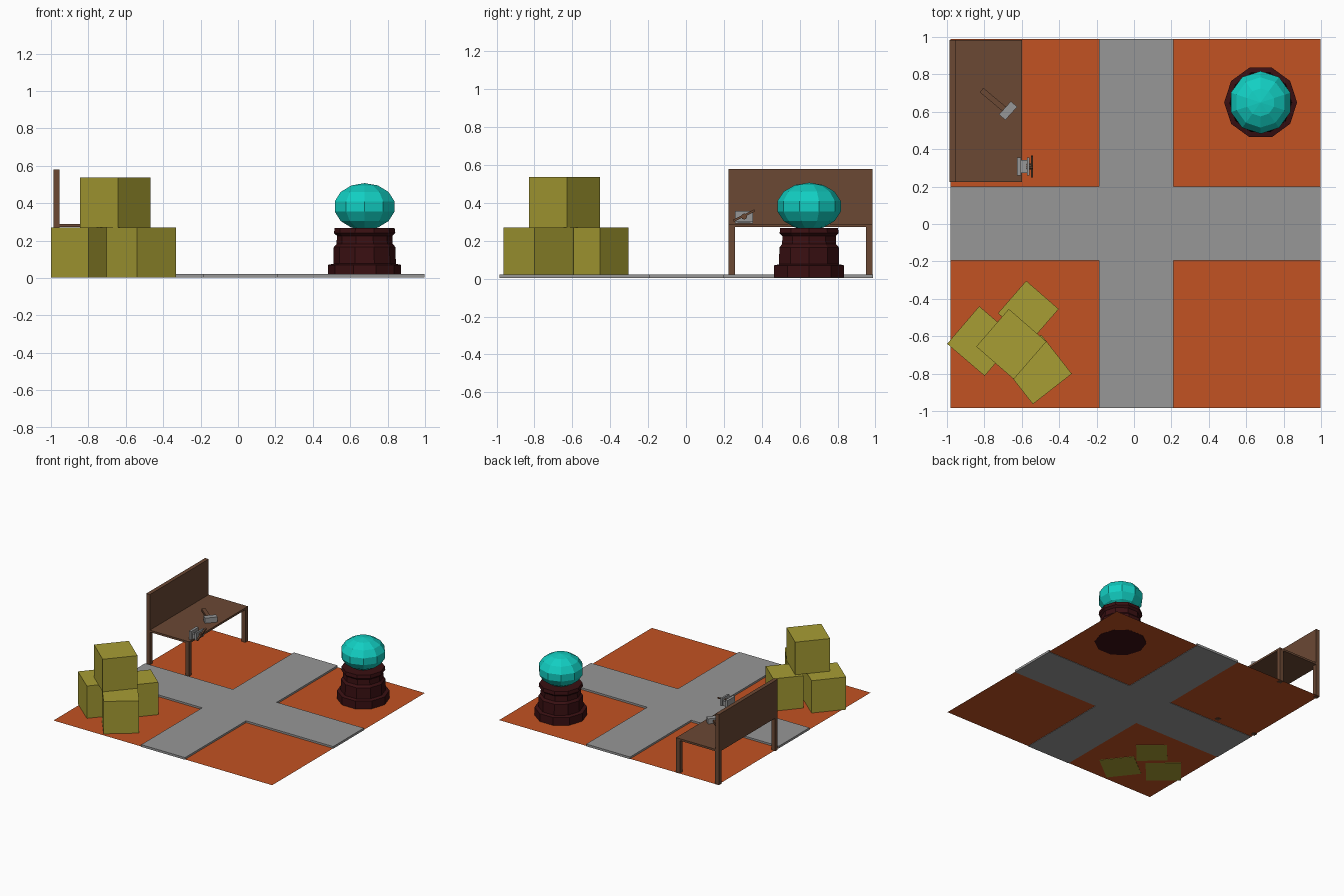
import bpy, bmesh
from math import radians, cos, sin, tau
from mathutils import Matrix, Vector

cube = bpy.data.objects.get("Cube")
if cube:
    bpy.data.objects.remove(cube, do_unlink=True)


def material(name, rgb):
    mat = bpy.data.materials.new(name)
    mat.use_nodes = True
    mat.diffuse_color = (*rgb, 1)
    shader = next(n for n in mat.node_tree.nodes if n.type == 'BSDF_PRINCIPLED')
    shader.inputs["Base Color"].default_value = (*rgb, 1)
    return mat


CLAY = material("orange ground", (0.54, 0.085, 0.016))
STONE = material("grey paving", (0.31, 0.31, 0.31))
STRAW = material("olive yellow", (0.39, 0.34, 0.034))
WOOD = material("brown wood", (0.145, 0.065, 0.034))
MAROON = material("dark maroon", (0.042, 0.005, 0.006))
TEAL = material("turquoise", (0.006, 0.62, 0.54))
STEEL = material("steel grey", (0.31, 0.31, 0.31))


def finish(name, bm, mat):
    bmesh.ops.recalc_face_normals(bm, faces=bm.faces)
    mesh = bpy.data.meshes.new(name)
    bm.to_mesh(mesh)
    bm.free()
    mesh.materials.append(mat)
    obj = bpy.data.objects.new(name, mesh)
    bpy.context.collection.objects.link(obj)
    return obj


def box(name, mat, center, size, turn=0, axis='Z'):
    bm = bmesh.new()
    place = (Matrix.Translation(center) @ Matrix.Rotation(radians(turn), 4, axis)
             @ Matrix.Diagonal((*size, 1)))
    bmesh.ops.create_cube(bm, size=1, matrix=place)
    return finish(name, bm, mat)


def span(name, mat, x, y, z):
    """Box given by its low and high limits on each axis."""
    lo, hi = Vector((x[0], y[0], z[0])), Vector((x[1], y[1], z[1]))
    return box(name, mat, (lo + hi) / 2, hi - lo)


def rod(name, mat, center, radius, length, sides=8):
    """Cylinder lying along x."""
    bm = bmesh.new()
    place = Matrix.Translation(center) @ Matrix.Rotation(radians(90), 4, 'Y')
    bmesh.ops.create_cone(bm, cap_ends=True, segments=sides, radius1=radius,
                          radius2=radius, depth=length, matrix=place)
    return finish(name, bm, mat)


# Four ground patches around the crossing
X_CUTS = (-0.98, -0.186, 0.21, 0.998)
Y_CUTS = (-0.984, -0.196, 0.2, 0.988)
for xi, side in ((0, "right"), (2, "left")):
    for yi, end in ((0, "front"), (2, "back")):
        bm = bmesh.new()
        xs, ys = X_CUTS[xi:xi + 2], Y_CUTS[yi:yi + 2]
        corners = ((xs[0], ys[0]), (xs[1], ys[0]), (xs[1], ys[1]), (xs[0], ys[1]))
        bm.faces.new([bm.verts.new((x, y, 0.006)) for x, y in corners])
        finish(f"ground_{end}_{side}", bm, CLAY)

# Crossing paths as one extruded outline
bm = bmesh.new()
a, b, c, d = X_CUTS
e, f, g, h = Y_CUTS
outline = ((b, e), (c, e), (c, f), (d, f), (d, g), (c, g),
           (c, h), (b, h), (b, g), (a, g), (a, f), (b, f))
base = bm.faces.new([bm.verts.new((x, y, 0.003)) for x, y in outline])
top = bmesh.ops.extrude_face_region(bm, geom=[base], use_keep_orig=True)
bmesh.ops.translate(bm, vec=(0, 0, 0.018),
                    verts=[v for v in top["geom"] if isinstance(v, bmesh.types.BMVert)])
finish("crossing_paths", bm, STONE)

# Stacked bales
for name, x, y, level, width, turn in (
        ("bale_right", -0.813, -0.626, 0, 0.264, -40.5),
        ("bale_back", -0.565, -0.466, 0, 0.23, -41),
        ("bale_front", -0.518, -0.778, 0, 0.264, 38),
        ("bale_top", -0.656, -0.642, 1, 0.266, -41)):
    box(name, STRAW, (x, y, 0.137 + 0.267 * level), (width, width, 0.267), turn)

# Workbench
span("bench_top", WOOD, (-0.987, -0.6), (0.225, 0.985), (0.273, 0.289))
span("bench_backboard", WOOD, (-0.987, -0.955), (0.225, 0.985), (0.289, 0.58))
for x, side in ((-0.97, "back"), (-0.617, "front")):
    for y, end in ((0.242, "near"), (0.968, "far")):
        box(f"bench_leg_{side}_{end}", WOOD, (x, y, 0.139), (0.033, 0.033, 0.272))

# Hammer lying on the bench
box("hammer_handle", WOOD, (-0.748, 0.66, 0.309), (0.175, 0.03, 0.02), -40)
box("hammer_head", STEEL, (-0.673, 0.606, 0.311), (0.045, 0.095, 0.042), -42)

# Vise on the bench edge
span("vise_rear_jaw", STEEL, (-0.626, -0.604), (0.258, 0.355), (0.29, 0.358))
span("vise_front_jaw", STEEL, (-0.572, -0.558), (0.258, 0.355), (0.298, 0.358))
span("vise_slide", STEEL, (-0.604, -0.572), (0.272, 0.341), (0.296, 0.335))
rod("vise_screw", WOOD, (-0.558, 0.307, 0.328), 0.016, 0.036)
box("vise_handle", WOOD, (-0.545, 0.307, 0.333), (0.012, 0.125, 0.012), 26, 'X')

# Ten-sided pedestal turned from a profile
PROFILE = ((0.195, 0.005), (0.195, 0.07), (0.167, 0.076), (0.165, 0.165),
           (0.15, 0.182), (0.148, 0.225), (0.164, 0.24), (0.16, 0.268))
SIDES = 10
CENTER = Vector((0.677, 0.65, 0))
bm = bmesh.new()
rings = [[bm.verts.new(CENTER + Vector((r * cos(tau * i / SIDES), r * sin(tau * i / SIDES), z)))
          for i in range(SIDES)] for r, z in PROFILE]
for low, high in zip(rings, rings[1:]):
    for i in range(SIDES):
        j = (i + 1) % SIDES
        bm.faces.new((low[i], low[j], high[j], high[i]))
bm.faces.new(rings[0])
bm.faces.new(rings[-1])
finish("pedestal", bm, MAROON)

# Squashed faceted orb
bm = bmesh.new()
bmesh.ops.create_uvsphere(
    bm, u_segments=SIDES, v_segments=7, radius=1,
    matrix=Matrix.Translation(CENTER + Vector((0, 0, 0.382))) @ Matrix.Diagonal((0.172, 0.172, 0.125, 1)))
finish("orb", bm, TEAL)
